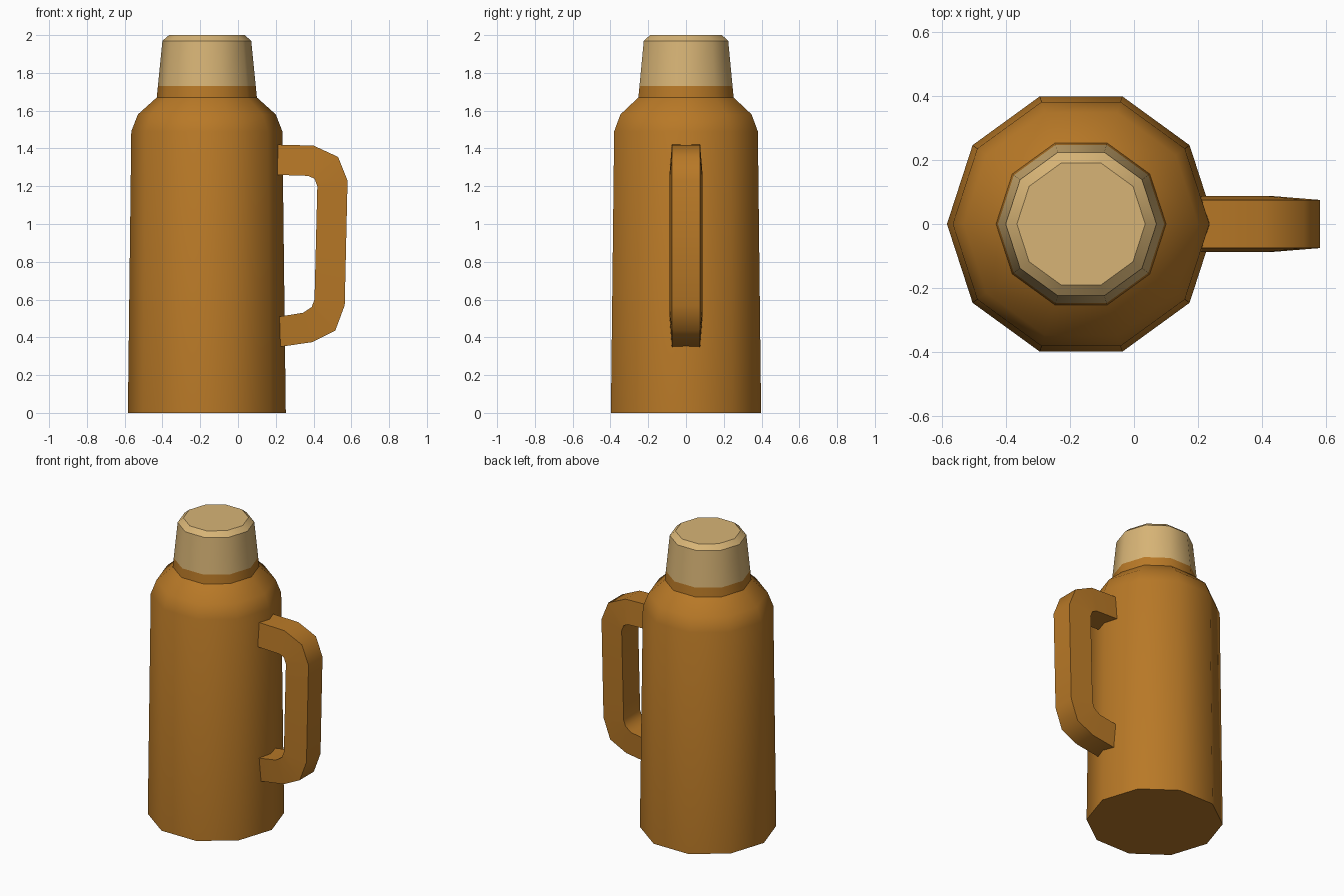
import bpy, bmesh, math

if "Cube" in bpy.data.objects:
    bpy.data.objects.remove(bpy.data.objects["Cube"])

SIDES = 10
CENTRE_X = -0.165


def material(name, rgb):
    m = bpy.data.materials.new(name)
    m.diffuse_color = (*rgb, 1)
    m.use_nodes = True
    m.node_tree.nodes["Principled BSDF"].inputs["Base Color"].default_value = m.diffuse_color
    return m


brown = material("amber brown", (0.48, 0.19, 0.02))
tan = material("pale tan", (0.68, 0.455, 0.18))


def finish(name, bm, mats, angle):
    bmesh.ops.recalc_face_normals(bm, faces=bm.faces)
    mesh = bpy.data.meshes.new(name)
    bm.to_mesh(mesh)
    bm.free()
    for m in mats:
        mesh.materials.append(m)
    ob = bpy.data.objects.new(name, mesh)
    bpy.context.collection.objects.link(ob)
    bpy.ops.object.select_all(action='DESELECT')
    ob.select_set(True)
    bpy.context.view_layer.objects.active = ob
    bpy.ops.object.shade_smooth_by_angle(angle=math.radians(angle))
    return ob


def lathe(profile):
    """Ten-sided turned shell from (radius, z) points, returned open at both ends."""
    bm = bmesh.new()
    rings = []
    for r, z in profile:
        rings.append([bm.verts.new((CENTRE_X + r * math.cos(math.tau * i / SIDES),
                                    r * math.sin(math.tau * i / SIDES), z))
                      for i in range(SIDES)])
    for a, b in zip(rings, rings[1:]):
        for i in range(SIDES):
            j = (i + 1) % SIDES
            bm.faces.new((a[i], a[j], b[j], b[i]))
    return bm, rings


# Flask body with rounded shoulder
bm, rings = lathe([(0.418, 0), (0.40, 1.49), (0.365, 1.58), (0.265, 1.67)])
bm.faces.new(rings[0])
finish("flask_body", bm, [brown], 38)

# Cup lid: brown band at the bottom, tan above
bm, rings = lathe([(0.265, 1.67), (0.259, 1.73), (0.235, 1.97), (0.20, 2.0)])
bm.faces.new(rings[-1])
for f in bm.faces:
    f.material_index = 0 if f.calc_center_median().z < 1.73 else 1
finish("cup_lid", bm, [brown, tan], 37.5)

# Handle: outer and inner paths, narrower on the outside
outer = [(0.21, 1.42), (0.40, 1.415), (0.53, 1.355), (0.58, 1.23),
         (0.565, 0.57), (0.515, 0.435), (0.395, 0.375), (0.225, 0.35)]
inner = [(0.21, 1.26), (0.37, 1.255), (0.405, 1.24), (0.42, 1.20),
         (0.405, 0.60), (0.39, 0.56), (0.345, 0.53), (0.22, 0.51)]
bm = bmesh.new()
sections = []
for (ox, oz), (ix, iz) in zip(outer, inner):
    sections.append([bm.verts.new(p) for p in (
        (ox, -0.075, oz), (ox, 0.075, oz), (ix, 0.088, iz), (ix, -0.088, iz))])
for a, b in zip(sections, sections[1:]):
    for i in range(4):
        j = (i + 1) % 4
        bm.faces.new((a[i], a[j], b[j], b[i]))
bm.faces.new(sections[0])
bm.faces.new(sections[-1])
finish("handle", bm, [brown], 50)
